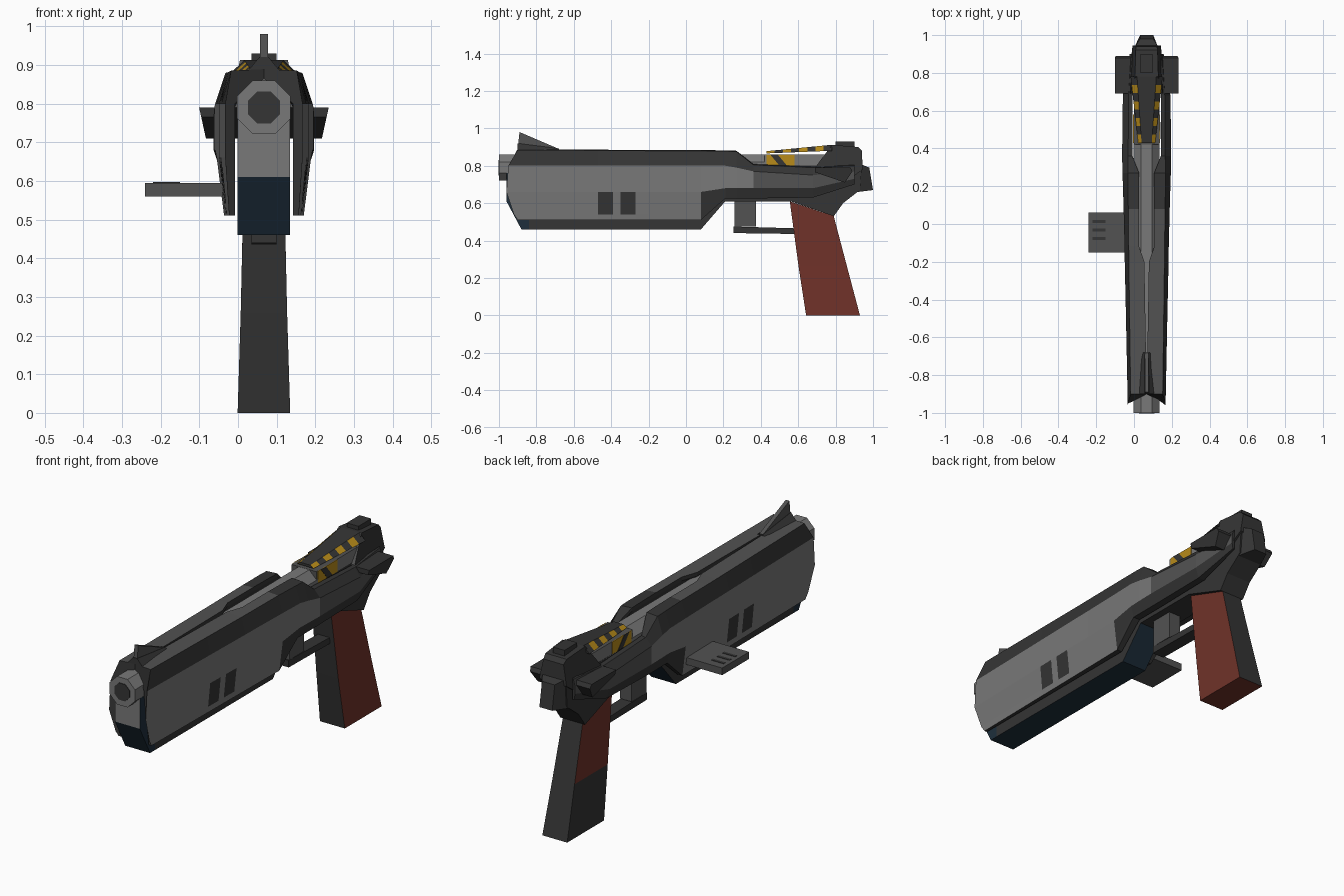
import bpy, bmesh, math
from mathutils import Vector

if "Cube" in bpy.data.objects:
    bpy.data.objects.remove(bpy.data.objects["Cube"])

C = 0.067  # x of the body's centre line


def material(name, rgb):
    m = bpy.data.materials.new(name)
    m.diffuse_color = (*rgb, 1)
    m.use_nodes = True
    m.node_tree.nodes["Principled BSDF"].inputs["Base Color"].default_value = m.diffuse_color
    return m


MATS = [material("dark_grey", (0.035, 0.035, 0.035)),
        material("mid_grey", (0.085, 0.085, 0.085)),
        material("light_grey", (0.19, 0.19, 0.19)),
        material("rust_red", (0.16, 0.032, 0.022)),
        material("hazard_yellow", (0.48, 0.26, 0.01)),
        material("navy_blue", (0.013, 0.028, 0.045))]
DARK, MID, LIGHT, RED, YELLOW, BLUE = range(6)


def loft(name, rings, rule):
    """Skin closed rings; rule is a colour or f(ring, edge, centre); caps have ring -1, -2."""
    bm = bmesh.new()
    vs = [[bm.verts.new(p) for p in r] for r in rings]
    n = len(vs[0])
    todo = [(-1, 0, vs[0][::-1]), (-2, 0, vs[-1])]
    for i in range(len(vs) - 1):
        for j in range(n):
            k = (j + 1) % n
            todo.append((i, j, [vs[i][j], vs[i][k], vs[i + 1][k], vs[i + 1][j]]))
    for i, j, quad in todo:
        f = bm.faces.new(quad)
        f.material_index = rule(i, j, f.calc_center_median()) if callable(rule) else rule
    bmesh.ops.recalc_face_normals(bm, faces=bm.faces)
    me = bpy.data.meshes.new(name)
    bm.to_mesh(me)
    bm.free()
    for m in MATS:
        me.materials.append(m)
    ob = bpy.data.objects.new(name, me)
    bpy.context.collection.objects.link(ob)
    return ob


def prism(name, pts, d, rule, cx=C):
    """Side profile of (y, z) or (y, z, half width), extruded across x."""
    pts = [p if len(p) == 3 else (*p, d) for p in pts]
    return loft(name, [[(cx + s * w, y, z) for y, z, w in pts] for s in (-1, 1)], rule)


def rect(y0, y1, z0, z1):
    return [(y0, z0), (y1, z0), (y1, z1), (y0, z1)]


def lerp_rows(rows, y):
    for a, b in zip(rows, rows[1:]):
        if y <= b[0]:
            t = (y - a[0]) / (b[0] - a[0])
            return [p + (q - p) * t for p, q in zip(a, b)]
    return list(rows[-1])


# Core: nose with blue belly, then the long receiver
prism("core_nose", [(-.96, .80), (-.96, .61), (-.88, .46), (-.84, .46), (-.84, .80)], .068,
      lambda i, j, c: BLUE if c.z < .6 or i < 0 else LIGHT)
prism("core_receiver", [(-.84, .80), (-.84, .46), (.08, .46), (.21, .61), (.56, .61), (.79, .53),
                        (.84, .60), (.93, .67), (.94, .80)], .068,
      lambda i, j, c: BLUE if i == 0 and j in (1, 2) else DARK)
prism("rear_block", rect(.42, .80, .79, .86), .068, lambda i, j, c: LIGHT if i < 0 else MID)

# Barrel: octagon with a dark bore
def octagon(y, r):
    return [(C + r * math.cos(math.pi * (k + .5) / 4), y, .79 + r * math.sin(math.pi * (k + .5) / 4))
            for k in range(8)]
loft("barrel", [octagon(-1.0, .075), octagon(.45, .075)], LIGHT)
loft("bore", [octagon(-1.003, .045), octagon(-.99, .045)], DARK)

# Side shells.  y, d_top, z_top, d_wide, z_up, z_low, d_bottom, z_bottom, d_inner, z_under
ROWS = [(-.92, .085, .885, .100, .80, .66, .090, .51, .000, .865),
        (-.20, .094, .880, .116, .80, .66, .099, .51, .012, .865),
        (-.12, .095, .880, .117, .80, .66, .100, .51, .040, .865),
        (.08, .097, .880, .122, .80, .66, .103, .51, .040, .865),
        (.21, .100, .878, .126, .80, .68, .112, .625, .040, .865),
        (.27, .100, .876, .128, .79, .68, .112, .625, .040, .863),
        (.36, .098, .805, .130, .77, .68, .112, .625, .076, .790),
        (.68, .096, .790, .126, .75, .68, .110, .63, .076, .780),
        (.90, .080, .800, .090, .77, .73, .085, .70, .076, .785)]
STATIONS = sorted([r[0] for r in ROWS] + [-.47, -.39, -.35, -.27])


def shell_ring(s, y):
    _, dt, zt, dw, zu, zl, db, zb, di, zi = lerp_rows(ROWS, y)
    zm, dm = zb + .2 * (zl - zb), db + .2 * (dw - db)
    pts = [(di, zt + .004), (dt, zt), (dw, zu), (dw, zl), (dm, zm), (db, zb), (.075, zb),
           (.075, min(.8, zi)), (di, zi)]
    if y < -.9:  # front end is pointed in profile
        ys = [.02, .02, -.03, -.04, .0, .02, .02, -.02, .02]
    else:
        ys = [0] * 9
    return [(C + s * d, y + o, z) for (d, z), o in zip(pts, ys)]


def shell_colour(i, j, c):
    if i < 0:
        return DARK
    if j == 0:
        return MID if c.y > -.9 and c.y < .1 else DARK
    if j == 2:
        return LIGHT if c.y < .32 else MID
    if j in (3, 4) and c.y < .08:
        window = -.47 < c.y < -.39 or -.35 < c.y < -.27
        return DARK if j == 3 and window else LIGHT
    return DARK


for s, side in ((-1, "left"), (1, "right")):
    loft(side + "_shell", [shell_ring(s, y) for y in STATIONS], shell_colour)
    # Rear side knob
    knob = [(.69, .765), (.85, .71), (.89, .77), (.88, .79), (.69, .79)]
    loft(side + "_knob", [[(C + s * (.075 + (z - .7) * .1), y, z) for y, z in knob],
                          [(C + s * (.15 + (z - .71) * .22), y, z) for y, z in knob]], DARK)
    # Hazard panel on the side of the rear block
    prism(side + "_hazard_panel", rect(.43, .58, .80, .86), .002, YELLOW, C + s * .069)
    prism(side + "_hazard_stripe", [(.50, .80), (.54, .80), (.49, .86), (.45, .86)], .002,
          DARK, C + s * .0705)

# Front sight
prism("sight_base", [(-.90, .88, .045), (-.90, .92, .012), (-.68, .892, .010), (-.68, .88, .03)], 0, DARK)
prism("sight_fin", [(-.90, .89), (-.89, .98), (-.68, .89)], .010, MID)

# Rear top plate with striped sloping edges
plate = []
for k in range(9):
    t = k / 8
    d, z = .045 + .04 * t, .866 + .014 * t
    y = .43 + .35 * t
    plate.append([(C - d, y, z), (C - d * .6, y, z + .012 + .02 * t),
                  (C + d * .6, y, z + .012 + .02 * t), (C + d, y, z)])
loft("rear_plate", plate,
     lambda i, j, c: YELLOW if j in (0, 2) and 0 <= i < 7 and i % 2 == 0 else DARK)

# Rear head, notch block and end cap
prism("rear_head", [(.69, .79, .088), (.78, .912, .062), (.92, .90, .058), (.94, .88, .055),
                    (.945, .78, .075), (.85, .71, .085)], 0,
      lambda i, j, c: MID if j == 0 and i == 0 else DARK)
prism("rear_sight", rect(.80, .90, .90, .93), .032, DARK)
prism("end_cap", [(.92, .66, .067), (1.0, .67, .035), (.98, .79, .035), (.93, .81, .067)], 0, DARK)

# Side lever with grooves
prism("side_lever", rect(-.15, .06, .56, .595), .10, MID, -.14)
for k in range(3):
    y = -.085 + k * .045
    prism("lever_groove_%d" % (k + 1), rect(y, y + .015, .594, .597), .035, DARK, -.185)

# Trigger guard
prism("guard_post", rect(.26, .375, .475, .62), .032, MID)
prism("guard_bar", [(.255, .44), (.60, .435), (.60, .465), (.255, .475)], .032, DARK)

# Grip: red right side, upper left side and base; grey front and back
prism("grip_upper", [(.555, .61, .052), (.602, .26, .060), (.861, .26, .060), (.79, .53, .054)], 0,
      lambda i, j, c: RED if i < 0 else DARK)
prism("grip_lower", [(.602, .26, .060), (.642, 0, .068), (.93, 0, .068), (.861, .26, .060)], 0,
      lambda i, j, c: RED if i == -2 or c.z < .01 else DARK)
